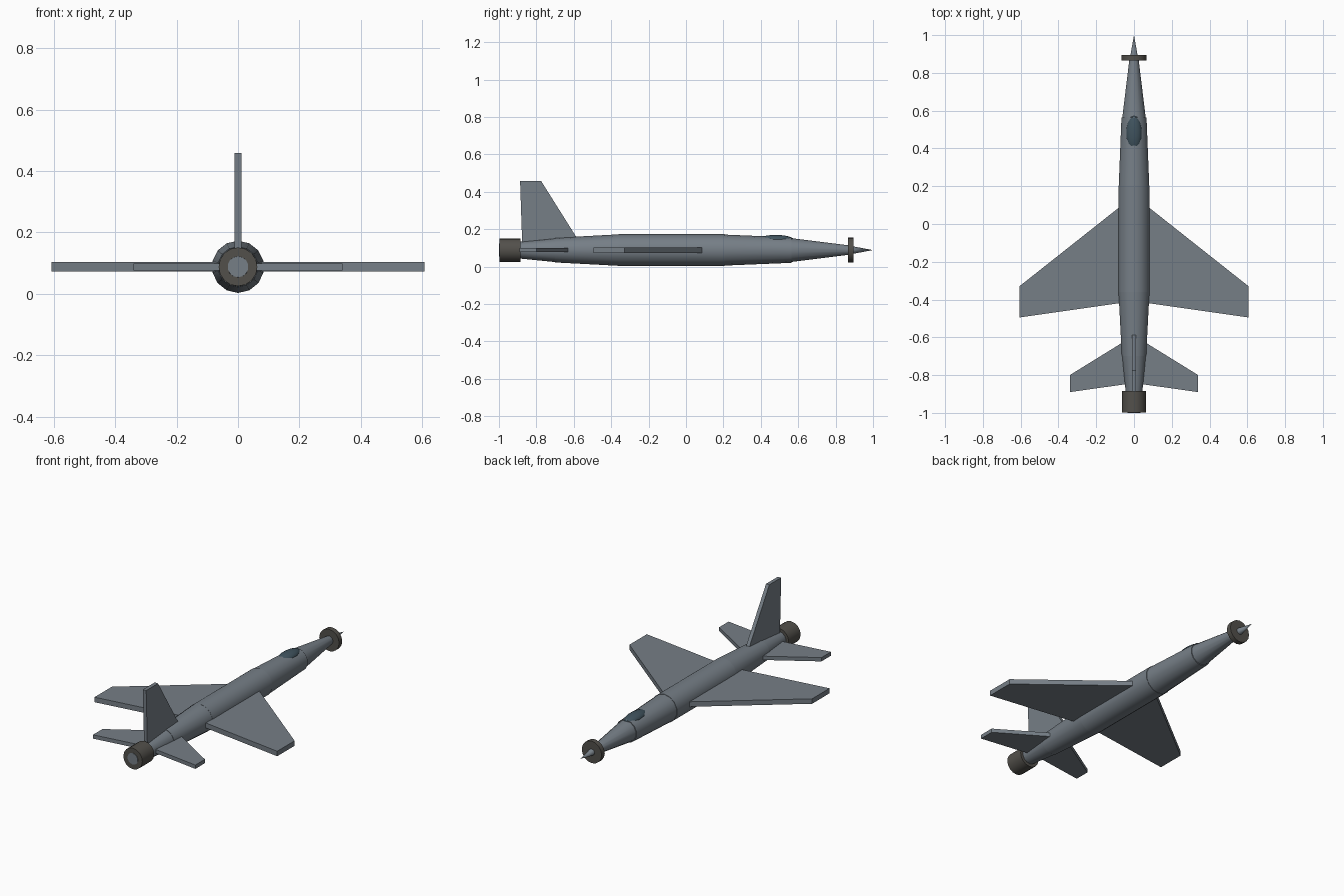
import bpy, bmesh
from math import sin, cos, tau, radians

cube = bpy.data.objects.get("Cube")
if cube:
    bpy.data.objects.remove(cube)

AXIS_Z = 0.088   # height of the fuselage axis


def material(name, rgb):
    m = bpy.data.materials.new(name)
    m.use_nodes = True
    m.diffuse_color = (*rgb, 1)
    m.node_tree.nodes["Principled BSDF"].inputs["Base Color"].default_value = (*rgb, 1)
    return m


GREY = material("blue grey paint", (0.18, 0.21, 0.24))
METAL = material("dark metal", (0.085, 0.08, 0.07))
GLASS = material("dark glass", (0.05, 0.085, 0.11))


def finish(name, bm, mat, smooth=True):
    bmesh.ops.recalc_face_normals(bm, faces=bm.faces[:])
    mesh = bpy.data.meshes.new(name)
    bm.to_mesh(mesh)
    bm.free()
    mesh.materials.append(mat)
    ob = bpy.data.objects.new(name, mesh)
    bpy.context.collection.objects.link(ob)
    if smooth:
        bpy.ops.object.select_all(action='DESELECT')
        ob.select_set(True)
        bpy.context.view_layer.objects.active = ob
        bpy.ops.object.shade_smooth_by_angle(angle=radians(35))
    return ob


def lathe(name, profile, mat, sides=14):
    """Closed body turned around the long axis; profile is (y, radius)."""
    bm = bmesh.new()
    rings = []
    for y, r in profile:
        rings.append([bm.verts.new((r * sin(tau * i / sides), y, AXIS_Z + r * cos(tau * i / sides)))
                      for i in range(sides)])
    for a, b in zip(rings, rings[1:]):
        for i in range(sides):
            j = (i + 1) % sides
            bm.faces.new((a[i], a[j], b[j], b[i]))
    bm.faces.new(rings[0])
    bm.faces.new(rings[-1])
    bmesh.ops.remove_doubles(bm, verts=bm.verts[:], dist=0.00001)
    return finish(name, bm, mat)


def slab(name, outline, thickness, place):
    """Flat panel: outline points are placed at plus and minus half thickness."""
    bm = bmesh.new()
    low, high = [[bm.verts.new(place(u, v, s * thickness / 2)) for u, v in outline] for s in (-1, 1)]
    bm.faces.new(low)
    bm.faces.new(high)
    n = len(outline)
    for i in range(n):
        j = (i + 1) % n
        bm.faces.new((low[i], low[j], high[j], high[i]))
    return finish(name, bm, GREY, smooth=False)


# Fuselage sections, from nose to tail
lathe("nose_tip", [(0.88, 0.022), (1.0, 0.0)], GREY)
lathe("nose_cone", [(0.56, 0.064), (0.88, 0.024)], GREY)
lathe("cockpit_section", [(0.2, 0.083), (0.565, 0.068)], GREY)
lathe("centre_section", [(-0.36, 0.085), (0.205, 0.085)], GREY)
lathe("rear_section", [(-0.7, 0.066), (-0.36, 0.084)], GREY)
lathe("tail_section", [(-1.0, 0.034), (-0.88, 0.046), (-0.7, 0.064)], GREY)

# Nose intake ring and exhaust nozzle
lathe("nose_ring", [(0.865, 0.066), (0.895, 0.066)], METAL, 16)
lathe("exhaust_nozzle", [(-0.998, 0.063), (-0.885, 0.063)], METAL, 16)

# Wings and tailplanes on both sides
for side, s in (("left", 1), ("right", -1)):
    def flat(x, y, t, s=s):
        return (s * x, y, AXIS_Z + t)
    slab(side + "_wing", [(0, 0.15), (0.607, -0.33), (0.607, -0.495), (0, -0.408)], 0.03, flat)
    slab(side + "_tailplane", [(0, -0.59), (0.34, -0.8), (0.34, -0.89), (0, -0.842)], 0.023, flat)

# Upright tail fin
slab("tail_fin", [(-0.55, 0.1), (-0.775, 0.458), (-0.887, 0.458), (-0.875, 0.1)], 0.022,
     lambda y, z, t: (t, y, z))

# Canopy bubble
bm = bmesh.new()
bmesh.ops.create_uvsphere(bm, u_segments=14, v_segments=10, radius=1)
for v in bm.verts:
    v.co = (v.co.x * 0.042, 0.48 + v.co.y * 0.098, 0.142 + v.co.z * 0.027)
finish("canopy", bm, GLASS)
